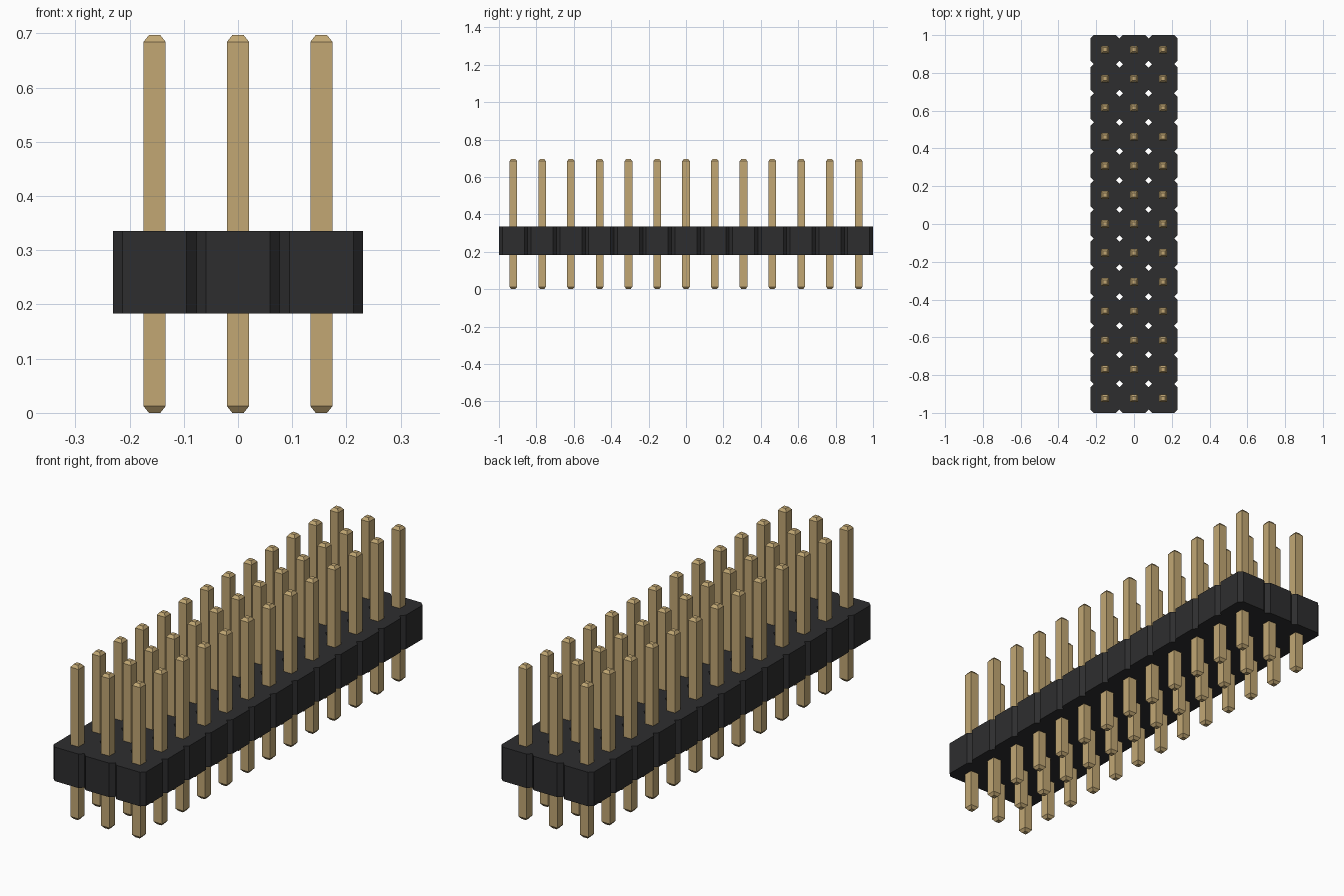
import bpy, bmesh, math

cube = bpy.data.objects.get("Cube")
if cube:
    bpy.data.objects.remove(cube, do_unlink=True)

COLS, ROWS = 3, 13
PITCH = 2.0 / ROWS
CHAMFER = 0.018
BODY_Z, BODY_H = 0.183, 0.153
PIN_H, PIN_HALF, TIP_HALF, TIP_H = 0.697, 0.0205, 0.0105, 0.0125


def material(name, rgb):
    m = bpy.data.materials.new(name)
    m.use_nodes = True
    m.diffuse_color = (*rgb, 1)
    bsdf = m.node_tree.nodes["Principled BSDF"]
    bsdf.inputs["Base Color"].default_value = (*rgb, 1)
    bsdf.inputs["Roughness"].default_value = 0.6
    return m


def mesh_from(bm, name, mat):
    bmesh.ops.recalc_face_normals(bm, faces=bm.faces)
    me = bpy.data.meshes.new(name)
    bm.to_mesh(me)
    bm.free()
    me.materials.append(mat)
    return me


def add_object(name, me, loc=(0, 0, 0)):
    ob = bpy.data.objects.new(name, me)
    ob.location = loc
    bpy.context.collection.objects.link(ob)
    return ob


black = material("black plastic", (0.027, 0.027, 0.028))
gold = material("gold metal", (0.54, 0.39, 0.175))

# Centre of every pin position
cells = [((c - (COLS - 1) / 2) * PITCH, (r - (ROWS - 1) / 2) * PITCH)
         for r in range(ROWS) for c in range(COLS)]

# Housing: chamfered square cells joined edge to edge, then thickened upward
h = PITCH / 2
k = h - CHAMFER
octagon = [(h, -k), (h, k), (k, h), (-k, h), (-h, k), (-h, -k), (-k, -h), (k, -h)]
bm = bmesh.new()
for cx, cy in cells:
    bm.faces.new([bm.verts.new((cx + x, cy + y, 0)) for x, y in octagon])
bmesh.ops.remove_doubles(bm, verts=bm.verts, dist=1e-4)
if bm.faces[:][0].normal.z < 0:
    bmesh.ops.reverse_faces(bm, faces=bm.faces)
me = bpy.data.meshes.new("housing")
bm.to_mesh(me)
bm.free()
me.materials.append(black)
housing = add_object("housing", me, (0, 0, BODY_Z))
solid = housing.modifiers.new("thickness", 'SOLIDIFY')
solid.thickness = BODY_H
solid.offset = 1

# Pin: square bar with a tapered tip at each end
bm = bmesh.new()
rings = []
for z, s in ((0, TIP_HALF), (TIP_H, PIN_HALF), (PIN_H - TIP_H, PIN_HALF), (PIN_H, TIP_HALF)):
    rings.append([bm.verts.new((x * s, y * s, z))
                  for x, y in ((-1, -1), (1, -1), (1, 1), (-1, 1))])
for a, b in zip(rings, rings[1:]):
    for i in range(4):
        j = (i + 1) % 4
        bm.faces.new((a[i], a[j], b[j], b[i]))
bm.faces.new(rings[0][::-1])
bm.faces.new(rings[-1])
pin_mesh = mesh_from(bm, "pin", gold)

# One pin through each cell
for i, (cx, cy) in enumerate(cells):
    add_object(f"pin_row{i // COLS + 1}_column{i % COLS + 1}", pin_mesh, (cx, cy, 0))
